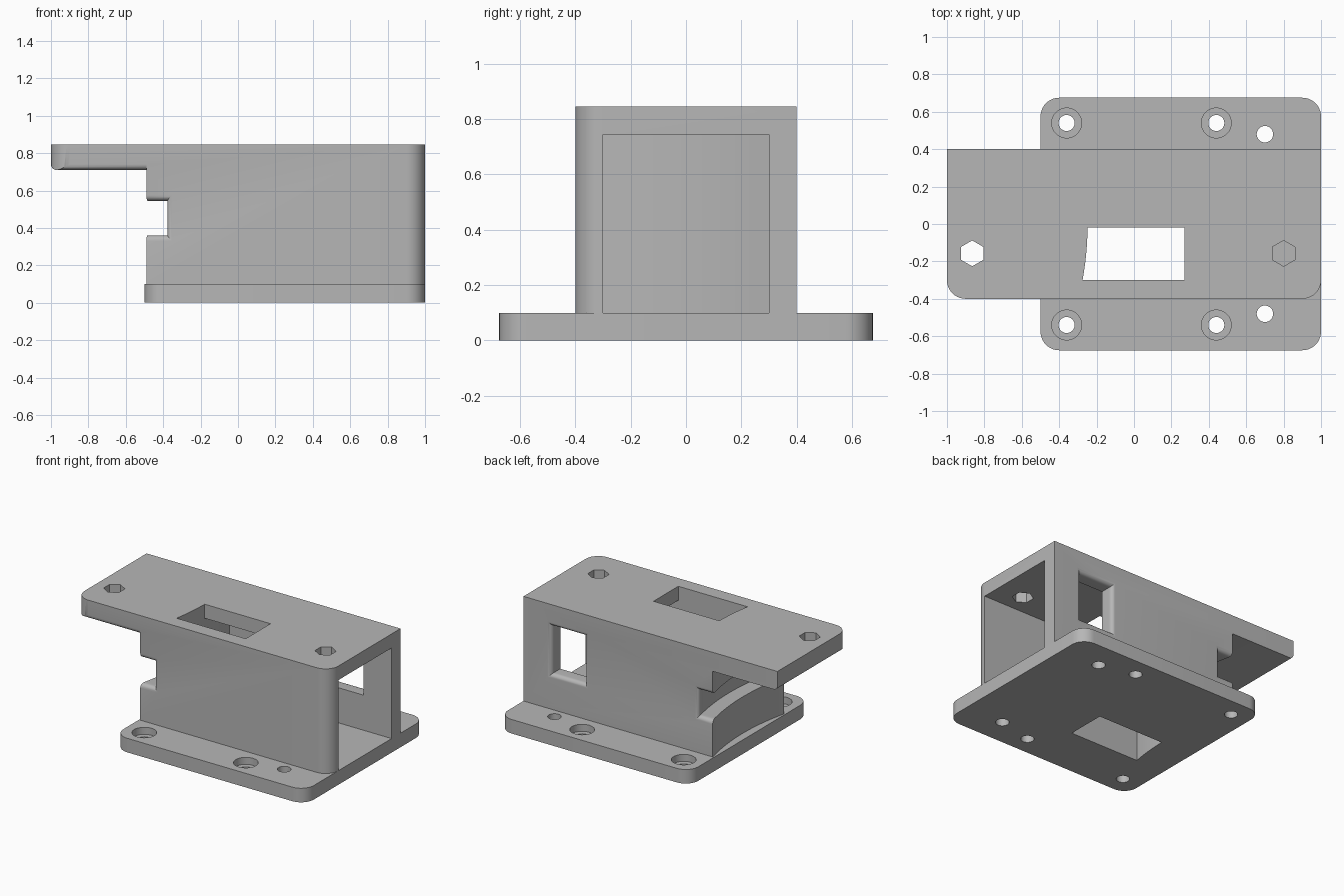
import bpy, bmesh, math

cube = bpy.data.objects.get("Cube")
if cube:
    bpy.data.objects.remove(cube, do_unlink=True)

grey = bpy.data.materials.new("plain grey")
grey.use_nodes = True
grey.diffuse_color = (0.47, 0.47, 0.47, 1)
grey.node_tree.nodes["Principled BSDF"].inputs["Base Color"].default_value = (0.47, 0.47, 0.47, 1)


def loft(name, rings):
    """Closed solid through matching rings of points."""
    bm = bmesh.new()
    rows = [[bm.verts.new(p) for p in ring] for ring in rings]
    n = len(rows[0])
    for a, b in zip(rows, rows[1:]):
        for i in range(n):
            j = (i + 1) % n
            bm.faces.new((a[i], a[j], b[j], b[i]))
    bm.faces.new(rows[0])
    bm.faces.new(rows[-1])
    bmesh.ops.recalc_face_normals(bm, faces=bm.faces)
    mesh = bpy.data.meshes.new(name)
    bm.to_mesh(mesh)
    bm.free()
    mesh.materials.append(grey)
    obj = bpy.data.objects.new(name, mesh)
    bpy.context.collection.objects.link(obj)
    return obj


def prism(name, outline, z0, z1):
    return loft(name, [[(x, y, z) for x, y in outline] for z in (z0, z1)])


def rounded(x0, x1, y0, y1, r_front, r_back):
    """Rectangle outline with rounded front and back corners."""
    pts = []
    for k, (x, y, r) in enumerate([(x1, y1, r_back), (x0, y1, r_back),
                                   (x0, y0, r_front), (x1, y0, r_front)]):
        if not r:
            pts.append((x, y))
            continue
        cx = x - r if x == x1 else x + r
        cy = y - r if y == y1 else y + r
        for i in range(11):
            a = math.pi / 2 * (k + i / 10)
            pts.append((cx + r * math.cos(a), cy + r * math.sin(a)))
    return pts


def disc(x, y, r, n=32, turn=0.0):
    return [(x + r * math.cos(turn + math.tau * i / n),
             y + r * math.sin(turn + math.tau * i / n)) for i in range(n)]


def cut(obj, cutter):
    cutter.hide_render = True
    mod = obj.modifiers.new("cut", 'BOOLEAN')
    mod.operation, mod.solver, mod.object = 'DIFFERENCE', 'EXACT', cutter
    bpy.context.view_layer.objects.active = obj
    bpy.ops.object.modifier_apply(modifier=mod.name)
    bpy.data.objects.remove(cutter, do_unlink=True)


def bow(y):
    """Shared curvature of the end wall."""
    return -0.3 * y * y


R = 0.03


def flare(y):
    """Rounding of an opening where it meets the side face."""
    t = min(max((abs(y) - 0.4 + R) / R, 0), 1)
    return R - R * math.sqrt(1 - t * t)


def steps(a, b, n):
    return [a + (b - a) * i / n for i in range(n + 1)]


edge = [0.4 - R + R * math.sin(math.pi / 2 * i / 6) for i in range(7)] + [0.45]
across = [-y for y in reversed(edge)] + steps(-0.35, 0.35, 14) + edge


def rect(y, x0, x1, z0, z1):
    return [(x0, y, z0), (x1, y, z0), (x1, y, z1), (x0, y, z1)]


# Housing block with the front corners rounded
housing = prism("housing", rounded(-1, 1, -0.4, 0.4, 0.1, 0), 0.1, 0.845)

# Curved end scoop below the overhang, with a rounded lower lip
rings = []
for y in across:
    x = -0.442 + bow(y)
    z = 0.71 + (flare(y) if y < 0 else 0)
    lip = [(-1 + R - R * math.sin(a), y, z + R - R * math.cos(a))
           for a in steps(0, math.pi / 2, 6)]
    rings.append([(-1.2, y, 0.05), (x, y, 0.05), (x, y, z)] + lip + [(-1.2, y, z + R)])
cut(housing, loft("scoop_cutter", rings))

# Notch across the curved end
cut(housing, loft("notch_cutter", [
    rect(y, -0.8, -0.335 + bow(y) + flare(y), 0.36 - flare(y), 0.545 + flare(y))
    for y in across]))

# Tunnel open at the left end
cut(housing, loft("tunnel_cutter", [
    rect(y, -0.25 + bow(y), 1.1, 0.05, 0.745) for y in steps(-0.3, 0.3, 12)]))

# Window in the back wall
cut(housing, loft("window_cutter", [
    rect(y, 0.52 - flare(y), 0.78 + flare(y), 0.35 - flare(y), 0.69 + flare(y))
    for y in [0.25] + edge]))


def slot(z0, z1):
    return loft("slot_cutter", [rect(y, -0.248 + bow(y), 0.27, z0, z1)
                                for y in steps(-0.299, -0.02, 6)])


# Top slot and hexagonal holes
cut(housing, slot(0.7, 1.0))
for x in (-0.865, 0.8):
    cut(housing, prism("hex_cutter", disc(x, -0.157, 0.069, 6, math.pi / 6), 0.65, 1.0))

# Base plate with slot, counterbored screw holes and plain holes
base = prism("base_plate", rounded(-0.5, 1, -0.675, 0.675, 0.1, 0.1), 0, 0.1)
cut(base, slot(-0.1, 0.2))
for side in (-1, 1):
    for x in (-0.36, 0.44):
        cut(base, prism("bore_cutter", disc(x, 0.54 * side, 0.08), 0.05, 0.2))
        cut(base, prism("hole_cutter", disc(x, 0.54 * side, 0.043), -0.1, 0.2))
    cut(base, prism("hole_cutter", disc(0.7, 0.48 * side, 0.044), -0.1, 0.2))

for obj in (housing, base):
    bpy.ops.object.select_all(action='DESELECT')
    obj.select_set(True)
    bpy.context.view_layer.objects.active = obj
    bpy.ops.object.shade_smooth_by_angle(angle=math.radians(30))
